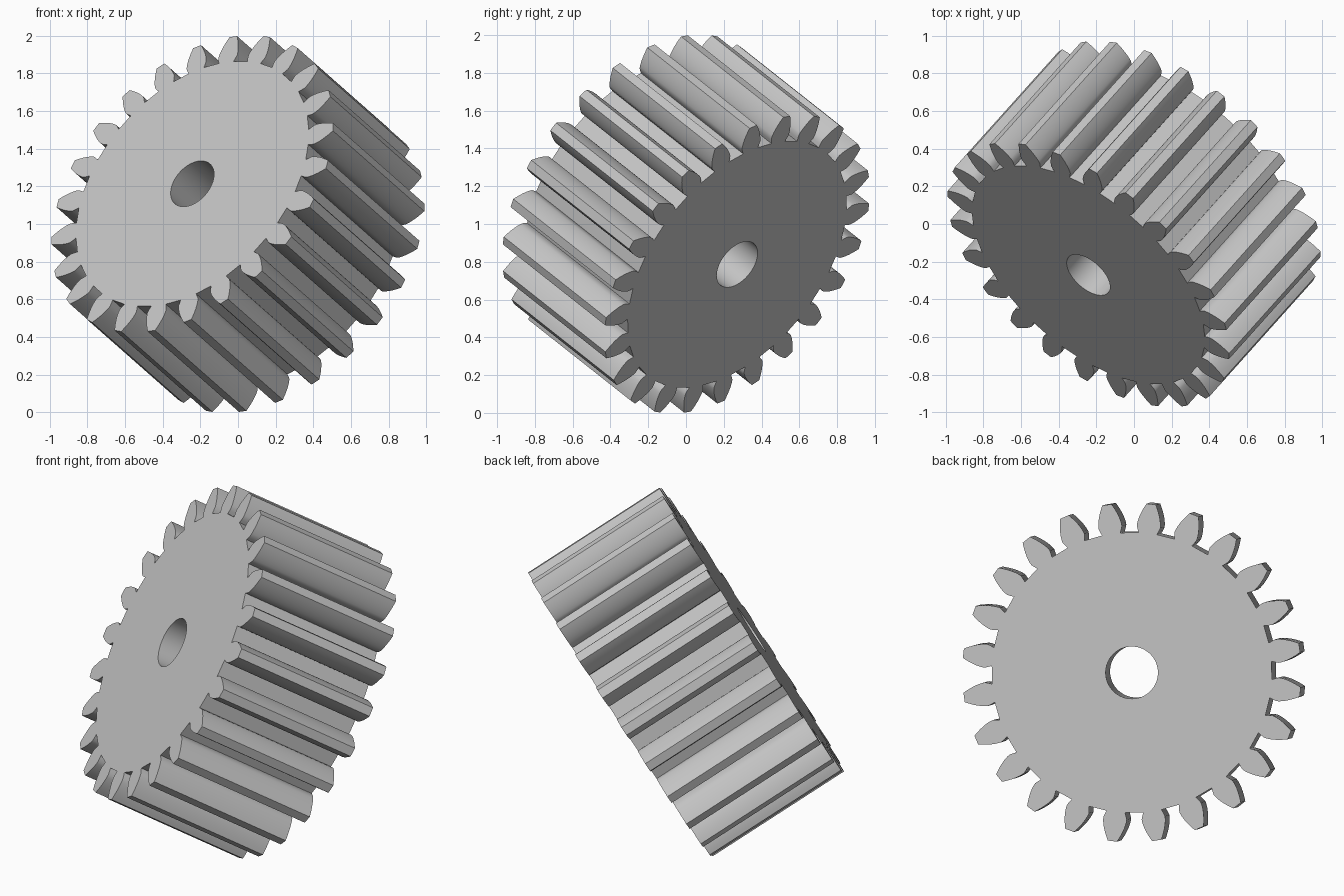
import bpy, bmesh
from math import sin, cos, tan, acos, pi, radians
from mathutils import Vector, Matrix

cube = bpy.data.objects.get("Cube")
if cube:
    bpy.data.objects.remove(cube)

# Gear proportions
TEETH = 24
MODULE = 0.0704
PITCH_R = MODULE * TEETH / 2
TIP_R = PITCH_R + MODULE
ROOT_R = PITCH_R - 1.25 * MODULE
BASE_R = PITCH_R * cos(radians(20))
BORE_R = 0.141
WIDTH = 0.844


def involute(angle):
    return tan(angle) - angle


def half_angle(r):
    """Half the angle a tooth spans at radius r."""
    return pi / (2 * TEETH) + involute(radians(20)) - involute(acos(min(1, BASE_R / r)))


# Tooth flank from root to tip, slightly narrowed below the base circle
flank = [(ROOT_R, 0.066), (0.775, 0.074)]
for i in range(9):
    r = BASE_R + (TIP_R - BASE_R) * i / 8
    flank.append((r, half_angle(r)))

outline = []
for k in range(TEETH):
    mid = 2 * pi * (k + 0.5) / TEETH
    outline += [(r, mid - a) for r, a in flank]
    outline += [(r, mid + a) for r, a in reversed(flank)]
bore = [(BORE_R, 2 * pi * i / 64) for i in range(64)]

# Flat gear face with its bore, then extruded to full width
bm = bmesh.new()
edges = []
for loop in (outline, bore):
    verts = [bm.verts.new((r * cos(a), r * sin(a), -WIDTH / 2)) for r, a in loop]
    edges += [bm.edges.new((v, verts[i - 1])) for i, v in enumerate(verts)]
bmesh.ops.triangle_fill(bm, edges=edges, use_beauty=True, normal=(0, 0, 1))
result = bmesh.ops.extrude_face_region(bm, geom=bm.faces[:], use_keep_orig=True)
top = [g for g in result["geom"] if isinstance(g, bmesh.types.BMVert)]
bmesh.ops.translate(bm, verts=top, vec=(0, 0, WIDTH))
bmesh.ops.recalc_face_normals(bm, faces=bm.faces[:])
mesh = bpy.data.meshes.new("spur_gear")
bm.to_mesh(mesh)
bm.free()

# Grey material
grey = bpy.data.materials.new("plain grey")
grey.use_nodes = True
colour = (0.55, 0.55, 0.55, 1)
grey.diffuse_color = colour
grey.node_tree.nodes["Principled BSDF"].inputs["Base Color"].default_value = colour
mesh.materials.append(grey)

# Tilt the gear so its axle leans to the front, side and up
axle = Vector((0.5755, 0.642, -0.507)).normalized()
up = (Vector((0, 0, 1)) - axle * axle.z).normalized()
side = up.cross(axle)
gear = bpy.data.objects.new("spur_gear", mesh)
bpy.context.collection.objects.link(gear)
tilt = Matrix((side, up, axle)).transposed().to_4x4()
gear.matrix_world = Matrix.Translation((0, 0, 1)) @ tilt

# Smooth flanks and bore, sharp rims
bpy.ops.object.select_all(action="DESELECT")
gear.select_set(True)
bpy.context.view_layer.objects.active = gear
bpy.ops.object.shade_smooth_by_angle(angle=radians(25))
